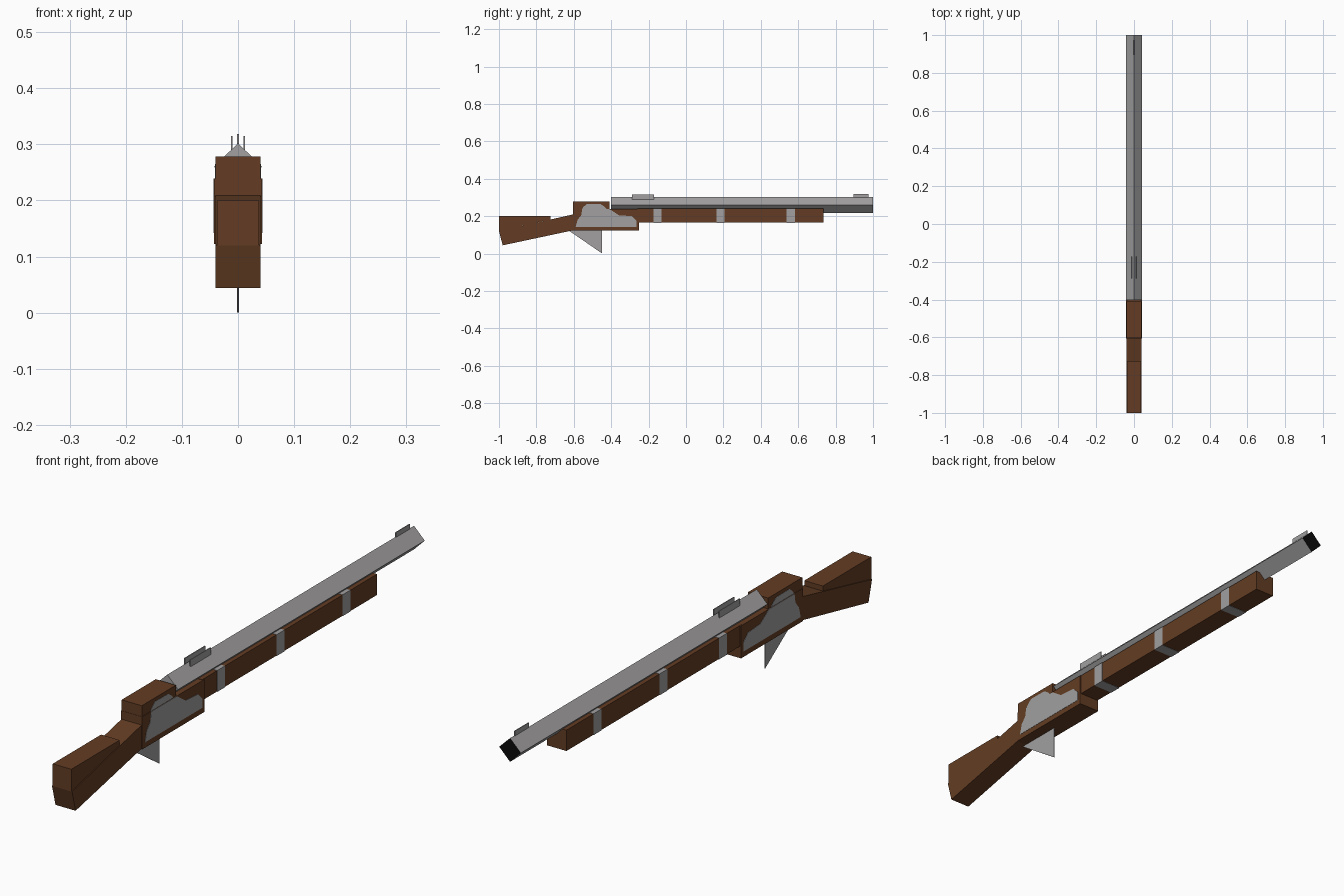
import bpy, bmesh

cube = bpy.data.objects.get("Cube")
if cube:
    bpy.data.objects.remove(cube, do_unlink=True)


def material(name, rgb):
    m = bpy.data.materials.new(name)
    m.use_nodes = True
    m.diffuse_color = (*rgb, 1)
    m.node_tree.nodes["Principled BSDF"].inputs["Base Color"].default_value = (*rgb, 1)
    return m


wood = material("brown_wood", (0.125, 0.046, 0.017))
steel = material("grey_steel", (0.36, 0.35, 0.35))
black = material("black_bore", (0.003, 0.003, 0.003))


def finish(name, bm, *mats):
    bmesh.ops.recalc_face_normals(bm, faces=bm.faces)
    mesh = bpy.data.meshes.new(name)
    bm.to_mesh(mesh)
    bm.free()
    for m in mats:
        mesh.materials.append(m)
    obj = bpy.data.objects.new(name, mesh)
    bpy.context.collection.objects.link(obj)
    return obj


def side_profile(name, points, x0, x1, mat):
    """Extrude a (y, z) outline across the model from x0 to x1."""
    bm = bmesh.new()
    face = bm.faces.new([bm.verts.new((x0, y, z)) for y, z in points])
    new = bmesh.ops.extrude_face_region(bm, geom=[face])["geom"]
    verts = [v for v in new if isinstance(v, bmesh.types.BMVert)]
    bmesh.ops.translate(bm, verts=verts, vec=(x1 - x0, 0, 0))
    return finish(name, bm, mat)


def block(name, y0, y1, z0, z1, half, mat, x=0):
    points = [(y0, z0), (y1, z0), (y1, z1), (y0, z1)]
    return side_profile(name, points, x - half, x + half, mat)


# Butt stock with its raised comb
side_profile("butt_stock", [(-1, 0.12), (-0.6, 0.21), (-0.6, 0.125), (-0.98, 0.044)],
             -0.04, 0.04, wood)
side_profile("stock_comb", [(-1, 0.2), (-0.725, 0.2), (-0.725, 0.182), (-1, 0.12)],
             -0.037, 0.037, wood)

# Receiver
block("receiver_lower", -0.605, -0.252, 0.122, 0.239, 0.0425, wood)
block("receiver_upper", -0.604, -0.41, 0.2, 0.278, 0.04, wood)

# Lock plates on both sides, stepped with the receiver
lower_plate = [(-0.59, 0.142), (-0.265, 0.142), (-0.265, 0.175), (-0.29, 0.2),
               (-0.36, 0.205), (-0.41, 0.239), (-0.555, 0.239), (-0.56, 0.205),
               (-0.58, 0.18)]
upper_plate = [(-0.555, 0.239), (-0.425, 0.239), (-0.435, 0.25), (-0.455, 0.264),
               (-0.53, 0.265), (-0.548, 0.25)]
for label, s in (("left", 1), ("right", -1)):
    side_profile(label + "_lock_plate", lower_plate, s * 0.04, s * 0.0435, steel)
    side_profile(label + "_lock_plate_top", upper_plate, s * 0.038, s * 0.041, steel)

# Forestock and its metal bands
block("forestock", -0.26, 0.735, 0.165, 0.24, 0.039, wood)
for i, y in enumerate((-0.153, 0.185, 0.56)):
    block(f"barrel_band_{i + 1}", y - 0.022, y + 0.022, 0.164, 0.241, 0.04, steel)

# Diamond-section barrel with a black muzzle
bm = bmesh.new()
section = [(0, 0.302), (0.043, 0.26), (0, 0.217), (-0.043, 0.26)]
rings = [[bm.verts.new((x, y, z)) for x, z in section] for y in (-0.402, 1)]
for i in range(4):
    j = (i + 1) % 4
    bm.faces.new((rings[0][i], rings[0][j], rings[1][j], rings[1][i]))
bm.faces.new(rings[0])
bm.faces.new(rings[1]).material_index = 1
finish("barrel", bm, steel, black)

# Sights
block("front_sight", 0.895, 0.975, 0.295, 0.318, 0.0015, steel)
for label, x in (("left", 0.011), ("right", -0.011)):
    block(label + "_rear_sight", -0.288, -0.172, 0.285, 0.315, 0.0015, steel, x)

# Trigger guard fin
side_profile("trigger", [(-0.63, 0.125), (-0.448, 0.125), (-0.448, 0)],
             -0.0015, 0.0015, steel)
